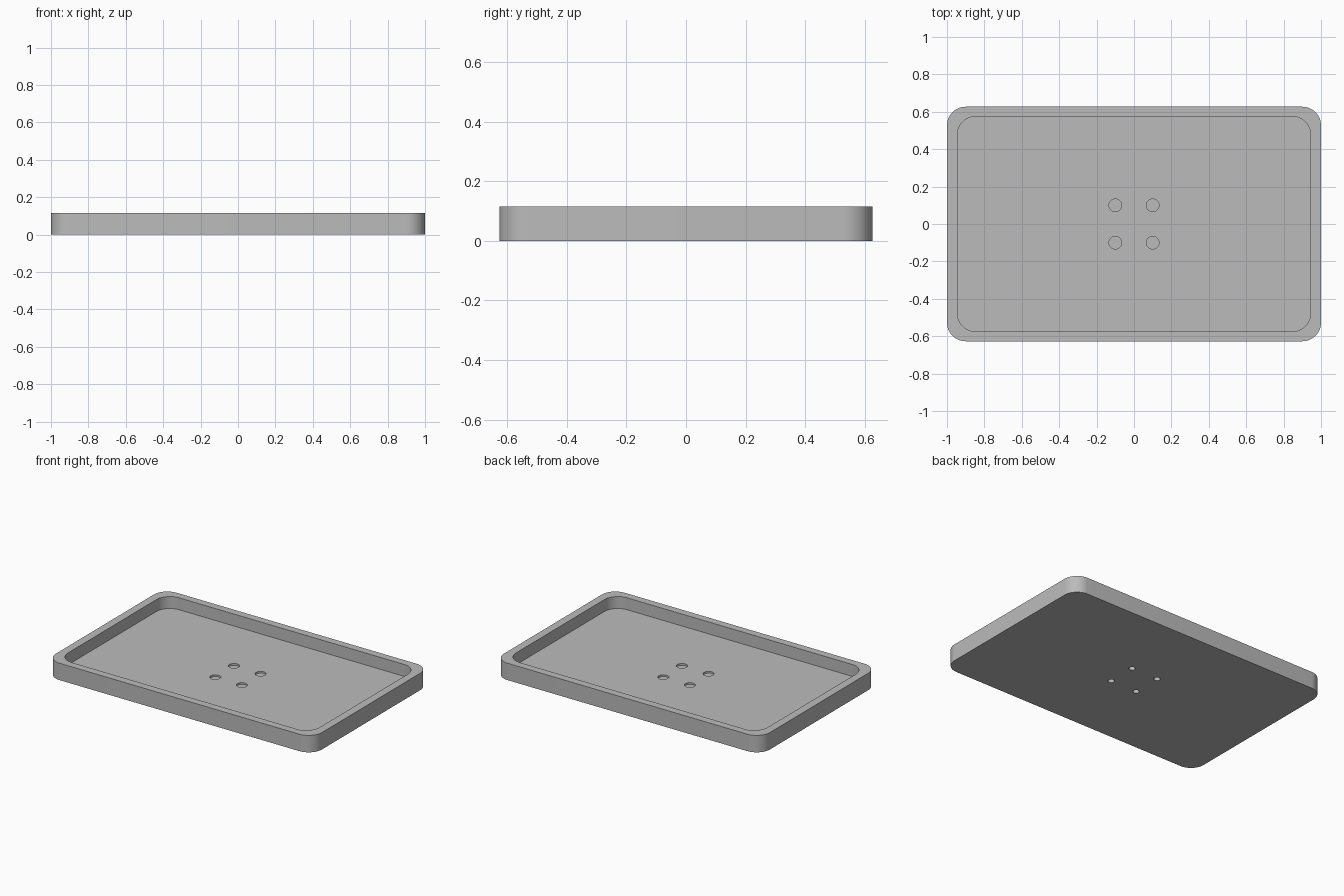
import bpy
import bmesh
from math import cos, sin, pi, radians

if "Cube" in bpy.data.objects:
    bpy.data.objects.remove(bpy.data.objects["Cube"], do_unlink=True)

HEIGHT = 0.115
FLOOR = 0.034
BORE_DEPTH = 0.012
CORNER = 0.1
OUTER = (1.0, 0.627)
INNER = (0.945, 0.575)

bm = bmesh.new()


def loop(points, z):
    """Closed ring of edges at height z."""
    verts = [bm.verts.new((x, y, z)) for x, y in points]
    return [bm.edges.new((a, b)) for a, b in zip(verts, verts[1:] + verts[:1])]


def rounded_rectangle(half_x, half_y, radius, steps=12):
    points = []
    for quarter, (sx, sy) in enumerate([(1, 1), (-1, 1), (-1, -1), (1, -1)]):
        for i in range(steps + 1):
            a = (quarter + i / steps) * pi / 2
            points.append((sx * (half_x - radius) + radius * cos(a),
                           sy * (half_y - radius) + radius * sin(a)))
    return points


def circle(cx, cy, radius, steps=32):
    return [(cx + radius * cos(2 * pi * i / steps), cy + radius * sin(2 * pi * i / steps))
            for i in range(steps)]


def bridge(a, b):
    bmesh.ops.bridge_loops(bm, edges=a + b)


# Outer wall, rim and inner wall
outline = rounded_rectangle(*OUTER, CORNER)
recess = rounded_rectangle(*INNER, CORNER)
rings = [loop(outline, 0), loop(outline, HEIGHT), loop(recess, HEIGHT), loop(recess, FLOOR)]
for lower, upper in zip(rings, rings[1:]):
    bridge(lower, upper)

# Four stepped screw holes through the floor
underside, floor = list(rings[0]), list(rings[-1])
for x in (-0.1, 0.1):
    for y in (-0.1, 0.1):
        bore, hole = circle(x, y, 0.034), circle(x, y, 0.02)
        steps = [loop(bore, FLOOR), loop(bore, FLOOR - BORE_DEPTH),
                 loop(hole, FLOOR - BORE_DEPTH), loop(hole, 0)]
        for upper, lower in zip(steps, steps[1:]):
            bridge(upper, lower)
        floor += steps[0]
        underside += steps[-1]

# Flat floor and underside around the holes
for edges in (floor, underside):
    bmesh.ops.triangle_fill(bm, use_beauty=True, use_dissolve=False, edges=edges)
bmesh.ops.recalc_face_normals(bm, faces=bm.faces)

mesh = bpy.data.meshes.new("tray")
bm.to_mesh(mesh)
bm.free()
tray = bpy.data.objects.new("tray", mesh)
bpy.context.collection.objects.link(tray)

# Plain grey finish
grey = bpy.data.materials.new("grey")
grey.use_nodes = True
colour = (0.5, 0.5, 0.5, 1)
grey.diffuse_color = colour
grey.node_tree.nodes["Principled BSDF"].inputs["Base Color"].default_value = colour
mesh.materials.append(grey)

bpy.ops.object.select_all(action="DESELECT")
tray.select_set(True)
bpy.context.view_layer.objects.active = tray
bpy.ops.object.shade_smooth_by_angle(angle=radians(30))
